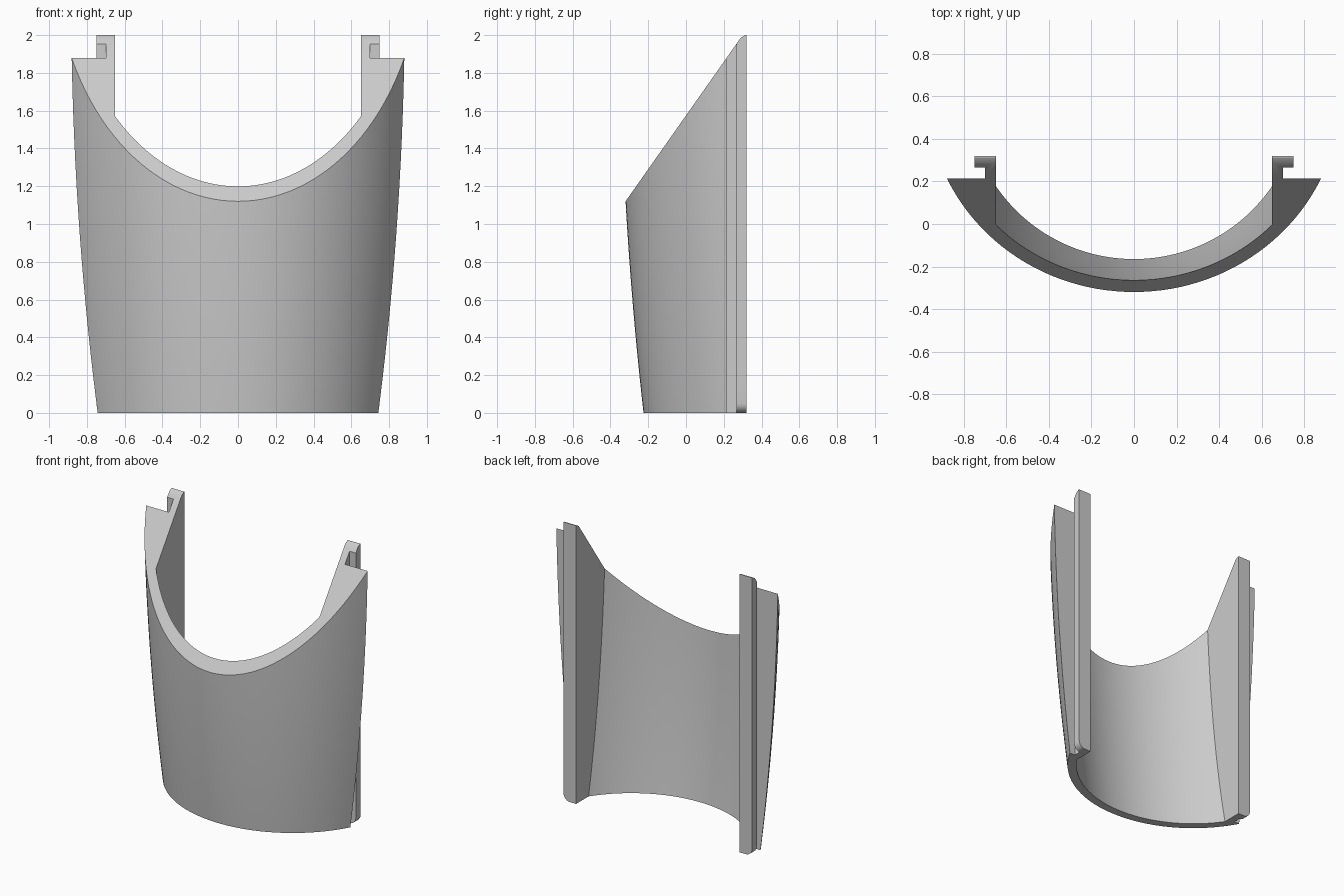
import bpy, bmesh, math
from mathutils import Vector

cube = bpy.data.objects.get("Cube")
if cube:
    bpy.data.objects.remove(cube, do_unlink=True)

AXIS_Y = 0.622      # centre of the curved wall
WALL = 0.06         # wall thickness
BACK, LIP, REAR = 0.215, 0.267, 0.32
RAIL_IN, WEB, FLANGE = 0.65, 0.70, 0.75
FILLET = FLANGE - WEB
STEPS = 48


def arc(radius, a0, a1):
    """Points on the wall arc, measured from the front direction."""
    pts = []
    for i in range(STEPS + 1):
        a = a0 + (a1 - a0) * i / STEPS
        pts.append((radius * math.sin(a), AXIS_Y - radius * math.cos(a)))
    return pts


def section(z):
    """Closed outline of the shell and both rails at one height."""
    outer = 0.847 + 0.1134 * z - 0.0255 * z * z
    inner = outer - WALL
    tip = FLANGE
    if z < FILLET:
        tip = WEB + max(0.001, math.sqrt(FILLET ** 2 - (FILLET - z) ** 2))
    a_out = math.acos((AXIS_Y - BACK) / outer)
    a_in = math.asin(RAIL_IN / inner)
    rail = [(WEB, BACK), (WEB, LIP), (tip, LIP), (tip, REAR), (RAIL_IN, REAR)]
    mirrored = [(-x, y) for x, y in reversed(rail)]
    return arc(outer, -a_out, a_out) + rail + arc(inner, a_in, -a_in) + mirrored


# Loft the sections from bottom to top
heights = [FILLET * (1 - math.cos(math.radians(15 * i))) for i in range(7)]
heights += [0.05 + 2.05 * i / 16 for i in range(1, 17)]
bm = bmesh.new()
rings = [[bm.verts.new((x, y, z)) for x, y in section(z)] for z in heights]
count = len(rings[0])
for low, high in zip(rings, rings[1:]):
    for i in range(count):
        j = (i + 1) % count
        bm.faces.new((low[i], low[j], high[j], high[i]))
bm.faces.new(list(reversed(rings[0])))
bm.faces.new(rings[-1])


def trim(point, normal):
    """Slice away everything beyond a plane and close the cut."""
    geom = bm.verts[:] + bm.edges[:] + bm.faces[:]
    bmesh.ops.bisect_plane(bm, geom=geom, dist=1e-6, plane_co=Vector(point),
                           plane_no=Vector(normal), clear_outer=True)
    rim = [e for e in bm.edges if e.is_boundary]
    bmesh.ops.edgeloop_fill(bm, edges=rim)


# Slanted top, then the softened rail tips
trim((0, -0.32, 1.12), (0, -1.42, 1))
trim((0, 0.297, 1.99), (0, -0.6, 1))
trim((0, 0, 2), (0, 0, 1))
bmesh.ops.recalc_face_normals(bm, faces=bm.faces[:])

mesh = bpy.data.meshes.new("curved_cover")
bm.to_mesh(mesh)
bm.free()
cover = bpy.data.objects.new("curved_cover", mesh)
bpy.context.collection.objects.link(cover)

# Plain grey material
grey = bpy.data.materials.new("plain_grey")
grey.use_nodes = True
colour = (0.6, 0.6, 0.6, 1)
grey.diffuse_color = colour
grey.node_tree.nodes["Principled BSDF"].inputs["Base Color"].default_value = colour
mesh.materials.append(grey)

bpy.ops.object.select_all(action='DESELECT')
cover.select_set(True)
bpy.context.view_layer.objects.active = cover
bpy.ops.object.shade_smooth_by_angle(angle=math.radians(30))
